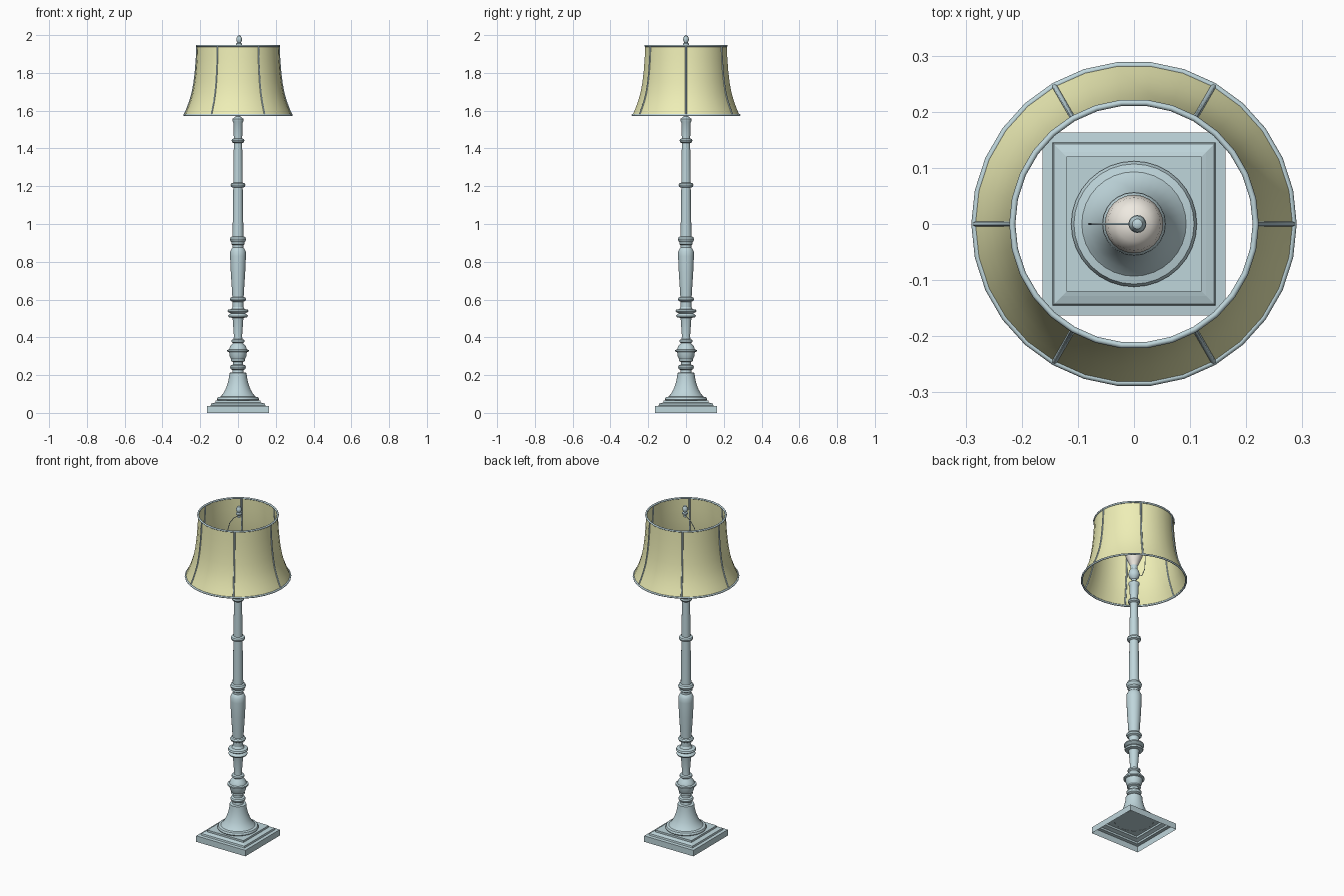
import bpy, bmesh, math
from math import cos, sin, pi


def material(name, rgb):
    m = bpy.data.materials.new(name)
    m.diffuse_color = (*rgb, 1)
    return m


METAL = material("painted_metal", (0.52, 0.67, 0.71))
FABRIC = material("shade_fabric", (0.86, 0.86, 0.47))
GLASS = material("bulb_glass", (0.86, 0.82, 0.75))


def finish(obj, mat, angle=35):
    obj.data.materials.append(mat)
    bpy.ops.object.select_all(action='DESELECT')
    obj.select_set(True)
    bpy.context.view_layer.objects.active = obj
    if angle:
        bpy.ops.object.shade_smooth_by_angle(angle=math.radians(angle))
    return obj


def lathe(name, profile, sides, mat, angle=35, turn=0.0, closed=False):
    """Spin (radius, z) points around z; radius 0 makes a pole."""
    bm = bmesh.new()
    rings = []
    for r, z in profile:
        if r == 0:
            rings.append([bm.verts.new((0, 0, z))] * sides)
        else:
            rings.append([bm.verts.new((r * cos(turn + 2 * pi * i / sides),
                                        r * sin(turn + 2 * pi * i / sides), z))
                          for i in range(sides)])
    pairs = list(zip(rings, rings[1:]))
    if closed:
        pairs.append((rings[-1], rings[0]))
    for a, b in pairs:
        for i in range(sides):
            j = (i + 1) % sides
            bm.faces.new(list(dict.fromkeys((a[i], a[j], b[j], b[i]))))
    bmesh.ops.recalc_face_normals(bm, faces=bm.faces)
    me = bpy.data.meshes.new(name)
    bm.to_mesh(me)
    bm.free()
    obj = bpy.data.objects.new(name, me)
    bpy.context.collection.objects.link(obj)
    return finish(obj, mat, angle)


def tube(name, points, radius, mat):
    cu = bpy.data.curves.new(name, 'CURVE')
    cu.dimensions = '3D'
    cu.bevel_depth = radius
    cu.bevel_resolution = 1
    cu.use_fill_caps = True
    sp = cu.splines.new('POLY')
    sp.points.add(len(points) - 1)
    for p, co in zip(sp.points, points):
        p.co = (*co, 1)
    obj = bpy.data.objects.new(name, cu)
    bpy.context.collection.objects.link(obj)
    obj.data.materials.append(mat)
    return obj


# Stepped square plinth, hollow underneath
q = math.sqrt(2)
steps = [(.163, 0), (.163, .036), (.145, .038), (.143, .048), (.128, .053),
         (.12, .055), (.12, .066), (0, .066)]
lathe("square_base", [(r * q, z) for r, z in steps], 4, METAL, 0, pi / 4)

# Flared foot
lathe("flared_foot", [(.106, .064), (.112, .072), (.107, .083), (.093, .086),
                      (.08, .1), (.066, .125), (.055, .155), (.048, .185),
                      (.045, .212), (.03, .214)], 32, METAL)

# Lower turned section: beads, ball with collar, double disc
lathe("lower_post", [(.03, .212), (.028, .226), (.038, .232), (.042, .243),
                     (.038, .252), (.027, .256), (.027, .27), (.038, .275),
                     (.036, .284), (.044, .3), (.047, .322), (.057, .325),
                     (.057, .333), (.047, .336), (.042, .352), (.03, .364),
                     (.027, .37), (.035, .376), (.034, .386), (.023, .39),
                     (.022, .41), (.028, .495), (.03, .503), (.048, .506),
                     (.052, .514), (.046, .522), (.038, .526), (.046, .53),
                     (.056, .537), (.052, .546), (.034, .55), (.028, .562)],
      24, METAL)

# Vase-shaped middle section
lathe("vase_post", [(.028, .56), (.029, .588), (.04, .594), (.043, .603),
                    (.038, .611), (.03, .614), (.032, .65), (.038, .74),
                    (.042, .83), (.041, .855), (.034, .87), (.028, .876),
                    (.028, .888), (.036, .893), (.034, .904), (.04, .91),
                    (.043, .92), (.038, .931), (.029, .935)], 24, METAL)

# Slender upper shaft with rings
lathe("upper_shaft", [(.029, .93), (.025, 1.192), (.036, 1.197),
                      (.039, 1.206), (.036, 1.215), (.025, 1.219),
                      (.022, 1.428), (.031, 1.433), (.034, 1.441),
                      (.031, 1.449), (.022, 1.453), (.025, 1.538),
                      (.029, 1.545), (.03, 1.556), (.022, 1.562),
                      (.014, 1.568), (.014, 1.58), (.026, 1.592),
                      (.032, 1.612), (.026, 1.634), (.02, 1.642),
                      (.02, 1.665), (0, 1.665)], 24, METAL)

# Bulb
lathe("bulb", [(.018, 1.65), (.02, 1.665), (.032, 1.69), (.046, 1.725),
               (.052, 1.755), (.047, 1.782), (.031, 1.802), (0, 1.811)],
      24, GLASS, 60)

# Wire harp on one side, carrying the finial
harp = [(-.02, 0, 1.61), (-.055, 0, 1.625), (-.075, 0, 1.67),
        (-.08, 0, 1.74), (-.075, 0, 1.81), (-.055, 0, 1.88),
        (-.025, 0, 1.92), (0, 0, 1.935)]
tube("harp_wire", harp, .002, METAL)
finial = lathe("finial", [(0, 1.928), (.008, 1.93), (.008, 1.942), (.016, 1.948),
                          (.016, 1.955), (.009, 1.96), (.015, 1.972),
                          (.015, 1.982), (.009, 1.995), (0, 2.0)], 16, METAL)
finial.location.x = .006

# Bell shade
bell = [(.284, 1.578), (.27, 1.61), (.255, 1.65), (.242, 1.695),
        (.232, 1.75), (.225, 1.81), (.22, 1.875), (.217, 1.942)]
lathe("lamp_shade", bell, 30, FABRIC, 40)

# Rims around the shade edges
for name, r, z in (("shade_bottom_rim", .2845, 1.577), ("shade_top_rim", .217, 1.943)):
    ring = [(r + .0055 * cos(k * pi / 4), z + .0055 * sin(k * pi / 4)) for k in range(8)]
    lathe(name, ring, 30, METAL, 60, closed=True)

# Six ribs following the bell
for k in range(6):
    a = k * pi / 3
    tube(f"shade_rib_{k + 1}", [(r * cos(a), r * sin(a), z) for r, z in bell], .0045, METAL)
